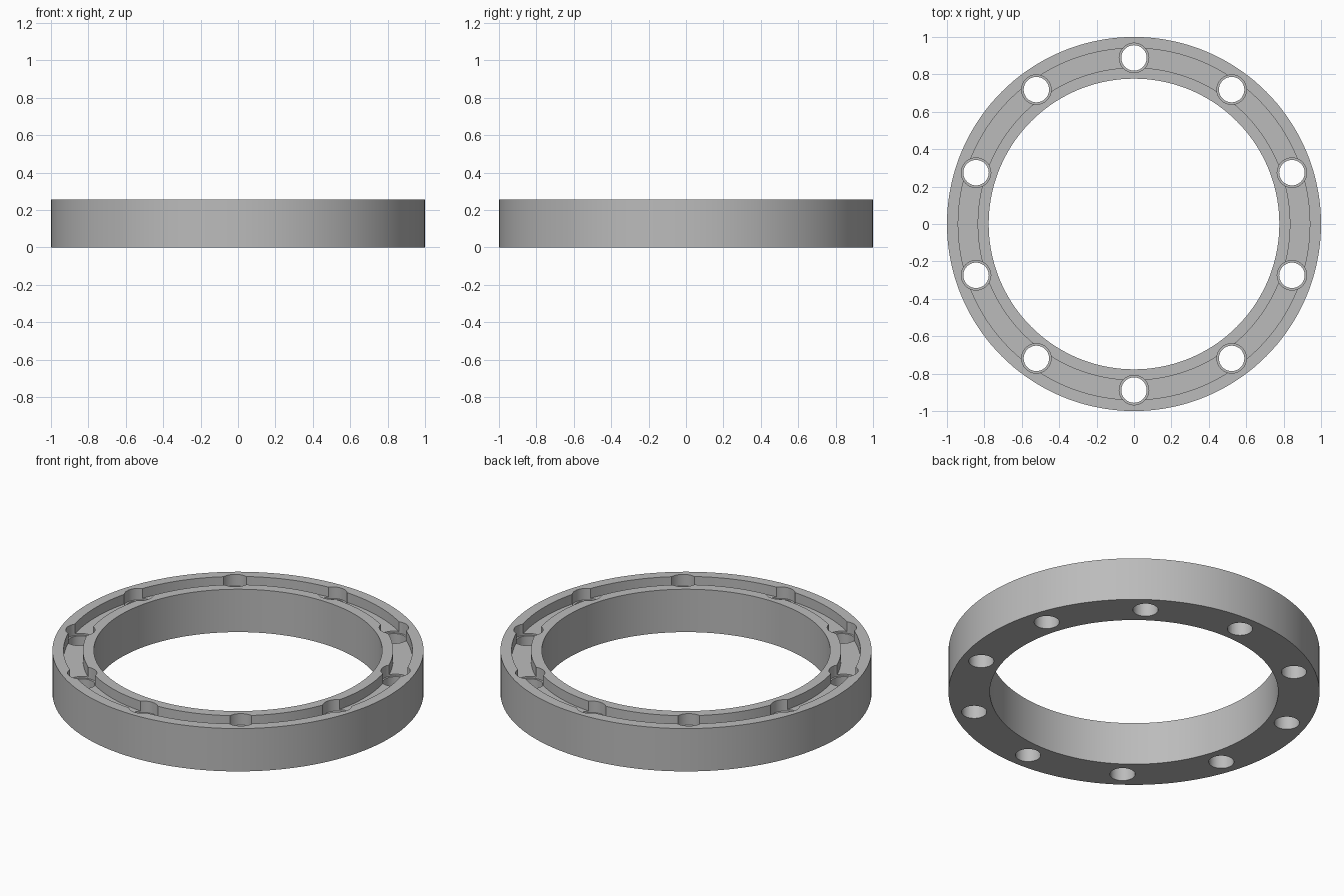
import bpy, bmesh, math
from mathutils import Vector

cube = bpy.data.objects.get("Cube")
if cube:
    bpy.data.objects.remove(cube, do_unlink=True)

HEIGHT, GROOVE_Z, SEAT_Z = 0.255, 0.197, 0.187
OUTER, INNER = 1.0, 0.777
GROOVE_OUTER, GROOVE_INNER = 0.94, 0.836
HOLES, HOLE_CIRCLE, HOLE_RADIUS, SEAT_RADIUS = 10, 0.888, 0.068, 0.079
SEGMENTS = 144

# Material
metal = bpy.data.materials.new("plain grey")
metal.use_nodes = True
grey = (0.5, 0.5, 0.5, 1)
metal.diffuse_color = grey
metal.node_tree.nodes["Principled BSDF"].inputs["Base Color"].default_value = grey


def make_object(name, bm):
    bmesh.ops.recalc_face_normals(bm, faces=bm.faces)
    mesh = bpy.data.meshes.new(name)
    bm.to_mesh(mesh)
    bm.free()
    mesh.materials.append(metal)
    obj = bpy.data.objects.new(name, mesh)
    bpy.context.collection.objects.link(obj)
    return obj


def revolve(name, profile):
    """Spin a closed (radius, z) outline around the z axis."""
    bm = bmesh.new()
    verts = [bm.verts.new((r, 0, z)) for r, z in profile]
    edges = [bm.edges.new((v, verts[i - 1])) for i, v in enumerate(verts)]
    bmesh.ops.spin(bm, geom=verts + edges, axis=(0, 0, 1), cent=(0, 0, 0),
                   angle=math.tau, steps=SEGMENTS, use_merge=True)
    bmesh.ops.remove_doubles(bm, verts=bm.verts, dist=1e-5)
    return make_object(name, bm)


def bolt_cutters(name, radius, bottom, top):
    """One upright cylinder at every bolt position."""
    bm = bmesh.new()
    for i in range(HOLES):
        a = math.pi / 2 + math.tau * i / HOLES
        made = bmesh.ops.create_cone(bm, cap_ends=True, segments=40, radius1=radius,
                                     radius2=radius, depth=top - bottom)
        centre = Vector((math.cos(a) * HOLE_CIRCLE, math.sin(a) * HOLE_CIRCLE,
                         (top + bottom) / 2))
        bmesh.ops.translate(bm, verts=made["verts"], vec=centre)
    obj = make_object(name, bm)
    obj.hide_render = True
    return obj


# Ring with a channel in its upper face
ring = revolve("flange_ring", [
    (INNER, 0), (OUTER, 0), (OUTER, HEIGHT), (GROOVE_OUTER, HEIGHT),
    (GROOVE_OUTER, GROOVE_Z), (GROOVE_INNER, GROOVE_Z),
    (GROOVE_INNER, HEIGHT), (INNER, HEIGHT)])

# Bolt holes right through, with a wider seat at the top of each
cutters = [bolt_cutters("bolt_seat_cutter", SEAT_RADIUS, SEAT_Z, HEIGHT + 0.1),
           bolt_cutters("bolt_hole_cutter", HOLE_RADIUS, -0.1, HEIGHT + 0.2)]
bpy.ops.object.select_all(action="DESELECT")
ring.select_set(True)
bpy.context.view_layer.objects.active = ring
for cutter in cutters:
    mod = ring.modifiers.new(cutter.name, "BOOLEAN")
    mod.operation = "DIFFERENCE"
    mod.solver = "EXACT"
    mod.object = cutter
    bpy.ops.object.modifier_apply(modifier=mod.name)
    bpy.data.objects.remove(cutter, do_unlink=True)

# Smooth walls with crisp rims
bpy.ops.object.shade_smooth_by_angle(angle=math.radians(30))
